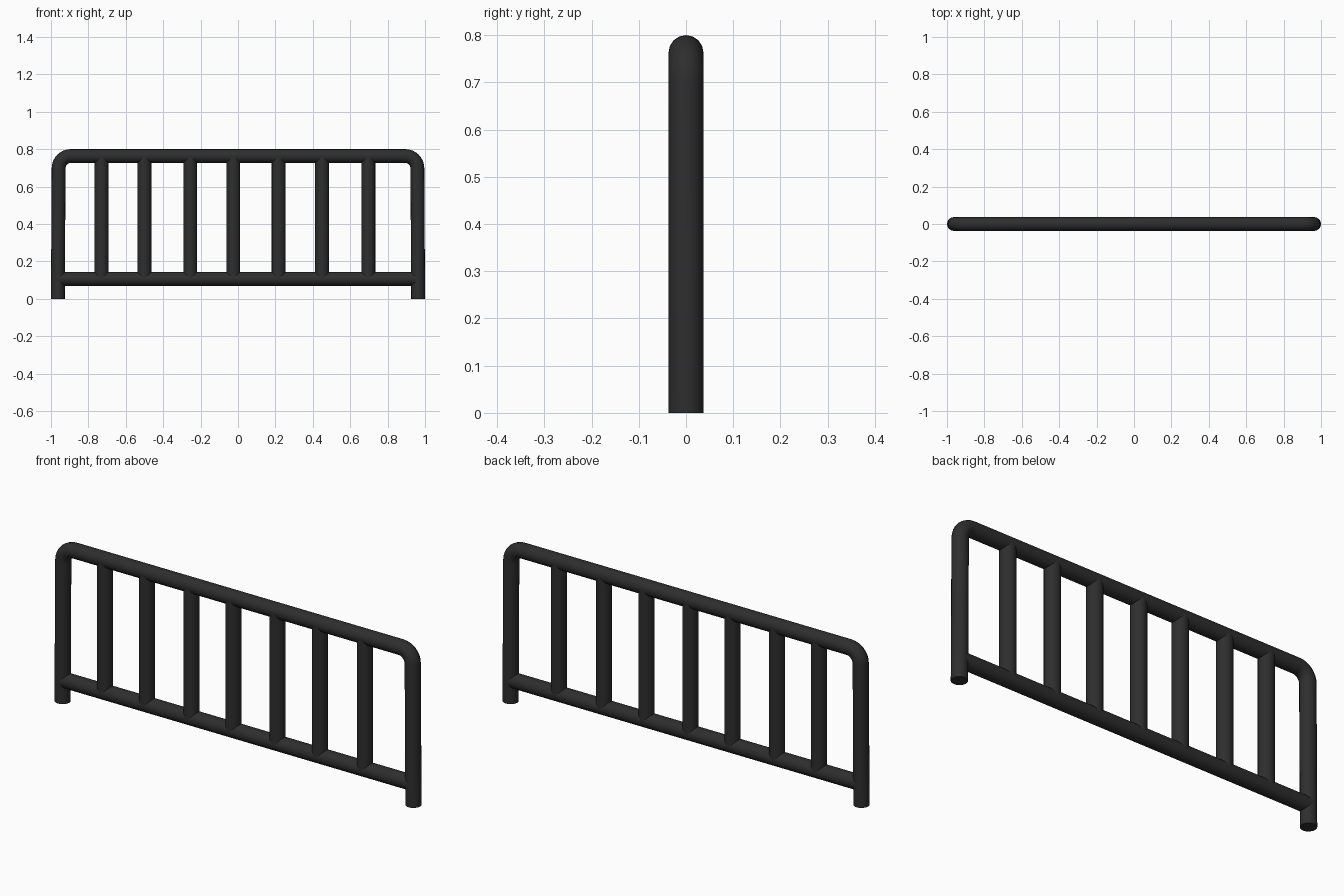
import bpy
from math import sin, cos, pi

if "Cube" in bpy.data.objects:
    bpy.data.objects.remove(bpy.data.objects["Cube"])

R = 0.037          # tube radius
TOP = 0.763        # top rail centre height
LOW = 0.106        # lower rail centre height
SIDE = 0.959       # post centre at the top
FOOT = 0.963       # posts splay out slightly at the floor
BEND = 0.064       # corner bend radius

mat = bpy.data.materials.new("black_metal")
mat.diffuse_color = (0.027, 0.027, 0.027, 1)
mat.use_nodes = True
mat.node_tree.nodes["Principled BSDF"].inputs["Base Color"].default_value = mat.diffuse_color


def tube(name, points):
    """Capped round tube along a path, converted to a smooth mesh."""
    cu = bpy.data.curves.new(name, 'CURVE')
    cu.dimensions = '3D'
    cu.bevel_depth = R
    cu.bevel_resolution = 6
    cu.use_fill_caps = True
    sp = cu.splines.new('POLY')
    sp.points.add(len(points) - 1)
    for p, (x, z) in zip(sp.points, points):
        p.co = (x, 0, z, 1)
    ob = bpy.data.objects.new(name, cu)
    bpy.context.collection.objects.link(ob)
    bpy.ops.object.select_all(action='DESELECT')
    ob.select_set(True)
    bpy.context.view_layer.objects.active = ob
    bpy.ops.object.convert(target='MESH')
    ob = bpy.context.object
    ob.data.materials.clear()
    ob.data.materials.append(mat)
    bpy.ops.object.shade_smooth_by_angle()
    return ob


# Bent outer frame: left post, top rail and right post in one tube
left = [(-FOOT, 0)]
for i in range(9):
    a = pi - i * pi / 16
    left.append((-SIDE + BEND + BEND * cos(a), TOP - BEND + BEND * sin(a)))
right = [(-x, z) for x, z in reversed(left)]
tube("outer_frame", left + right)

# Lower rail between the posts
tube("lower_rail", [(-0.96, LOW), (0.96, LOW)])

# Upright bars, slightly unevenly spaced
for i, x in enumerate((-0.73, -0.5, -0.255, -0.025, 0.217, 0.45, 0.697)):
    tube(f"upright_bar_{i + 1}", [(x, LOW), (x, TOP)])
